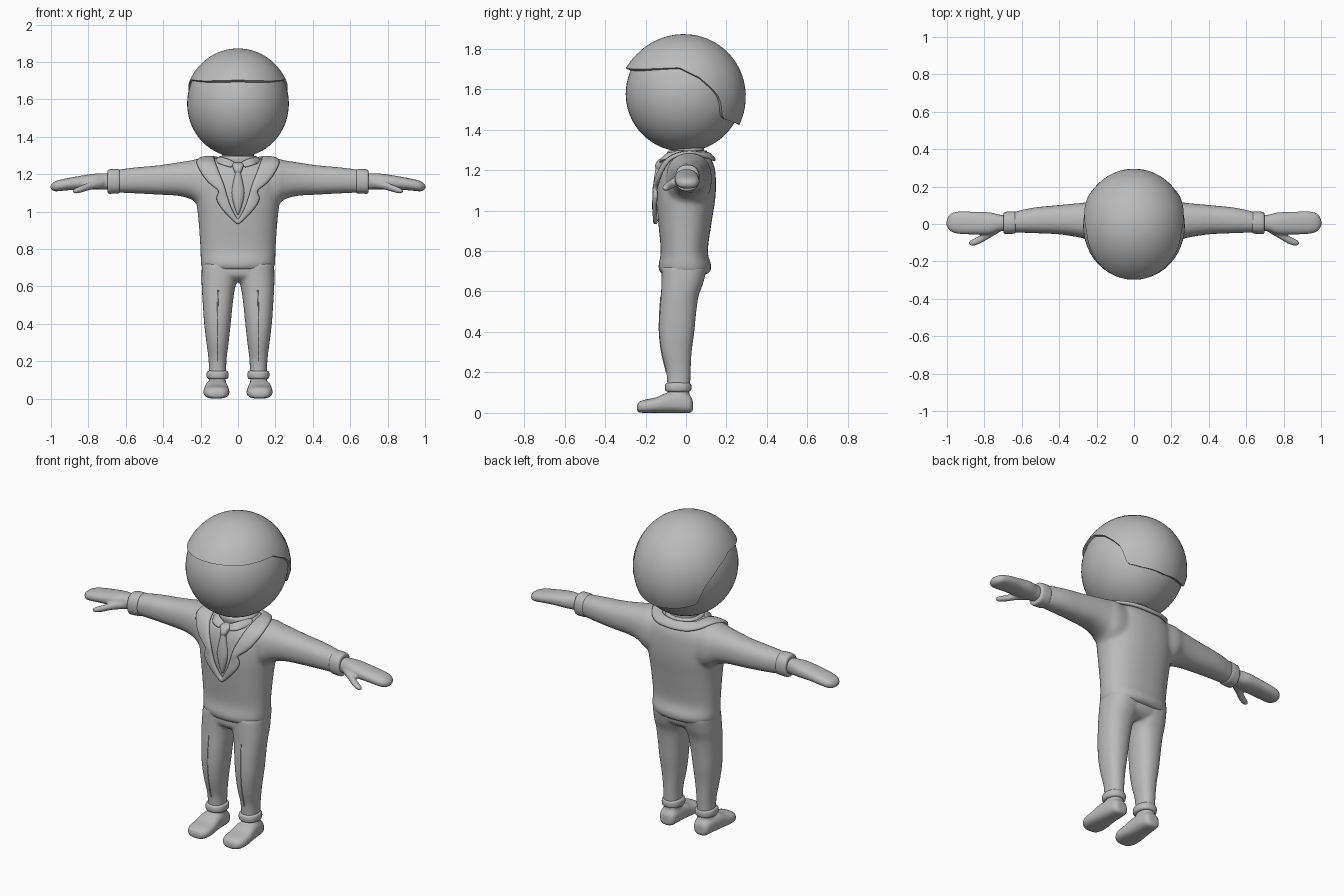
import bpy, bmesh, math
from mathutils import Vector

if "Cube" in bpy.data.objects:
    bpy.data.objects.remove(bpy.data.objects["Cube"])

grey = bpy.data.materials.new("plain_grey")
grey.diffuse_color = (0.5, 0.5, 0.5, 1)
grey.use_nodes = True
grey.node_tree.nodes["Principled BSDF"].inputs["Base Color"].default_value = grey.diffuse_color


def spline(rows, k):
    """Catmull-Rom interpolation of tuples."""
    out = []
    for i in range(len(rows) - 1):
        a, b, c, d = (rows[min(max(j, 0), len(rows) - 1)] for j in (i - 1, i, i + 1, i + 2))
        for s in range(k):
            t = s / k
            out.append(tuple(0.5 * (2 * q + (r - p) * t + (2 * p - 5 * q + 4 * r - u) * t * t
                                    + (3 * q - p - 3 * r + u) * t ** 3)
                             for p, q, r, u in zip(a, b, c, d)))
    return out + [tuple(rows[-1])]


def loft(bm, axis, rows, side=1, n=32, p=2.3, k=4):
    """Closed tube along an axis; row = position, a_min, a_max, b_min, b_max."""
    rings = []
    for t, a0, a1, b0, b1 in spline(rows, k):
        ring = []
        for i in range(n):
            w = 2 * math.pi * i / n
            c, s = math.cos(w), math.sin(w)
            a = (a0 + a1) / 2 + (a1 - a0) / 2 * math.copysign(abs(c) ** (2 / p), c)
            b = (b0 + b1) / 2 + (b1 - b0) / 2 * math.copysign(abs(s) ** (2 / p), s)
            x, y, z = {"x": (t, a, b), "y": (a, t, b), "z": (a, b, t)}[axis]
            ring.append(bm.verts.new((side * x, y, z)))
        rings.append(ring)
    new = [bm.faces.new(rings[0]), bm.faces.new(rings[-1])]
    for r, q in zip(rings, rings[1:]):
        new += [bm.faces.new((r[i], r[(i + 1) % n], q[(i + 1) % n], q[i])) for i in range(n)]
    bmesh.ops.recalc_face_normals(bm, faces=new)


def finish(bm, name, mirror=False, voxel=0, smooth=4):
    me = bpy.data.meshes.new(name)
    bm.to_mesh(me)
    bm.free()
    ob = bpy.data.objects.new(name, me)
    bpy.context.collection.objects.link(ob)
    me.materials.append(grey)
    bpy.context.view_layer.objects.active = ob
    ob.select_set(True)
    bpy.ops.object.shade_smooth_by_angle(angle=math.radians(50))
    ob.select_set(False)
    if voxel:
        m = ob.modifiers.new("merge", "REMESH")
        m.mode, m.voxel_size, m.use_smooth_shade = "VOXEL", voxel, True
        m = ob.modifiers.new("soften", "SMOOTH")
        m.factor, m.iterations = 0.5, smooth
    if mirror:
        ob.modifiers.new("mirror", "MIRROR")
    return ob


def tube(name, axis, rows, **kw):
    bm = bmesh.new()
    loft(bm, axis, rows)
    return finish(bm, name, **kw)


def ribbon(name, stations, thick):
    """Soft strip; station = inner xyz, outer xyz. Mirrored in x."""
    bm = bmesh.new()
    rows = []
    for s in spline(stations, 3):
        a, b = Vector(s[:3]), Vector(s[3:])
        if abs(a.x) < 1e-4 and abs(b.x) < 1e-4:
            a.x = b.x = 0
        rows.append([bm.verts.new(a.lerp(b, f)) for f in (0, 0.5, 1)])
    for r, q in zip(rows, rows[1:]):
        for i in (0, 1):
            bm.faces.new((r[i], r[i + 1], q[i + 1], q[i]))
    ob = finish(bm, name, mirror=True)
    m = ob.modifiers.new("thickness", "SOLIDIFY")
    m.thickness, m.offset = thick, 0
    ob.modifiers.new("round", "SUBSURF").levels = 1
    for f in ob.data.polygons:
        f.use_smooth = True


# Jacket body with both sleeves
bm = bmesh.new()
body = [(.685, .175, -.115, .105), (.70, .193, -.131, .12), (.73, .199, -.136, .125),
        (.80, .201, -.125, .108), (.95, .211, -.138, .128), (1.06, .223, -.146, .145),
        (1.15, .226, -.142, .148), (1.22, .212, -.125, .14), (1.265, .17, -.09, .115),
        (1.287, .11, -.06, .09)]
loft(bm, "z", [(z, -w, w, a, b) for z, w, a, b in body], n=48)
sleeve = [(.08, -.10, .12, 1.0, 1.28), (.20, -.097, .127, 1.03, 1.284), (.25, -.082, .117, 1.065, 1.274),
          (.32, -.067, .109, 1.084, 1.263), (.42, -.054, .10, 1.09, 1.248), (.55, -.049, .086, 1.097, 1.236),
          (.66, -.044, .06, 1.102, 1.222)]
for s in (1, -1):
    loft(bm, "x", sleeve, side=s)
finish(bm, "jacket", voxel=.011, smooth=6)

# Sleeve cuffs
tube("sleeve_cuff", "x", [(.632, -.04, .055, 1.11, 1.213), (.637, -.05, .066, 1.098, 1.226),
                          (.665, -.053, .067, 1.096, 1.227), (.692, -.052, .063, 1.096, 1.224),
                          (.698, -.042, .052, 1.108, 1.212)], mirror=True)

# Hands: palm and thumb merged
bm = bmesh.new()
loft(bm, "x", [(.67, -.035, .045, 1.118, 1.20), (.72, -.04, .05, 1.118, 1.204), (.77, -.056, .062, 1.118, 1.202),
               (.85, -.056, .065, 1.118, 1.19), (.93, -.053, .067, 1.112, 1.175), (.975, -.042, .058, 1.108, 1.163),
               (.995, -.022, .035, 1.116, 1.15), (1.002, -.008, .018, 1.127, 1.14)])
loft(bm, "x", [(.72, -.045, .01, 1.125, 1.18), (.78, -.08, -.03, 1.118, 1.162), (.83, -.108, -.065, 1.104, 1.142),
               (.865, -.117, -.082, 1.097, 1.127), (.882, -.11, -.092, 1.101, 1.117)], n=20, p=2)
finish(bm, "hand", mirror=True, voxel=.006)

# Trousers: legs and seat merged
bm = bmesh.new()
leg = [(.10, .062, .156, -.092, .02), (.20, .062, .157, -.097, .023), (.30, .05, .169, -.121, .028),
       (.40, .039, .181, -.132, .041), (.50, .029, .188, -.13, .051), (.58, .018, .193, -.124, .063),
       (.64, .002, .195, -.122, .085), (.72, -.02, .194, -.12, .105)]
for s in (1, -1):
    loft(bm, "z", leg, side=s)
loft(bm, "z", [(.625, -.12, .12, -.08, .05), (.66, -.187, .187, -.12, .09), (.73, -.187, .187, -.12, .10)])
finish(bm, "trousers", voxel=.009)

# Front creases of the trousers
cu = bpy.data.curves.new("trouser_crease", "CURVE")
cu.dimensions, cu.bevel_depth, cu.bevel_resolution = "3D", .003, 1
for s in (1, -1):
    sp = cu.splines.new("POLY")
    pts = spline([r for r in leg if .15 < r[0] < .6], 3)
    sp.points.add(len(pts) - 1)
    for v, r in zip(sp.points, pts):
        v.co = (s * (r[1] + r[2]) / 2, r[3], r[0], 1)
cu.materials.append(grey)
bpy.context.collection.objects.link(bpy.data.objects.new("trouser_crease", cu))

# Trouser cuffs
tube("trouser_cuff", "z", [(.104, .062, .156, -.09, .014), (.11, .053, .165, -.101, .024), (.127, .05, .168, -.104, .027),
                           (.143, .053, .165, -.101, .024), (.149, .062, .156, -.09, .014)], mirror=True)

# Shoes: sole length and ankle merged
bm = bmesh.new()
loft(bm, "y", [(-.243, .09, .142, .012, .036), (-.232, .064, .166, .002, .055), (-.20, .047, .183, 0, .066),
               (-.15, .047, .184, 0, .076), (-.09, .053, .178, 0, .10), (-.02, .058, .168, 0, .10),
               (.02, .066, .158, 0, .085), (.034, .085, .14, .012, .06)], p=2.6)
loft(bm, "z", [(.02, .06, .165, -.10, .026), (.08, .064, .157, -.09, .018), (.13, .068, .15, -.085, .015)])
finish(bm, "shoe", mirror=True, voxel=.007)

# Lapels running into the collar behind the neck
ribbon("lapel_collar", [
    (0, -.148, .955, 0, -.152, .925),
    (.035, -.158, 1.02, .085, -.155, 1.01),
    (.055, -.157, 1.08, .118, -.148, 1.07),
    (.066, -.155, 1.115, .105, -.152, 1.11),
    (.075, -.15, 1.15, .155, -.135, 1.15),
    (.095, -.13, 1.20, .195, -.115, 1.20),
    (.115, -.09, 1.255, .225, -.07, 1.262),
    (.125, -.01, 1.288, .205, .02, 1.285),
    (.11, .06, 1.288, .155, .10, 1.265),
    (.06, .095, 1.288, .09, .137, 1.25),
    (0, .105, 1.285, 0, .145, 1.245)], .022)

# Shirt collar, neck and tie
tube("neck", "z", [(1.22, -.085, .085, -.07, .09), (1.37, -.085, .085, -.07, .09)])
tube("shirt_band", "z", [(1.25, -.10, .10, -.09, .10), (1.285, -.105, .105, -.093, .106),
                         (1.297, -.098, .098, -.086, .10)])
ribbon("shirt_collar_flap", [
    (.012, -.098, 1.262, .035, -.132, 1.235),
    (.06, -.088, 1.285, .088, -.118, 1.25),
    (.105, -.02, 1.293, .125, -.03, 1.265)], .014)
tube("tie_knot", "z", [(1.262, -.022, .022, -.115, -.08), (1.25, -.03, .03, -.138, -.09),
                       (1.225, -.024, .024, -.152, -.10), (1.205, -.015, .015, -.15, -.11)])
tube("tie_blade", "z", [(1.21, -.013, .013, -.15, -.12), (1.16, -.025, .025, -.158, -.12),
                        (1.10, -.034, .034, -.163, -.12), (1.04, -.024, .024, -.162, -.12),
                        (.985, -.004, .004, -.155, -.12)])

# Head
C, R = Vector((0, -.01, 1.577)), Vector((.272, .288, .286))
bm = bmesh.new()
bmesh.ops.create_uvsphere(bm, u_segments=48, v_segments=32, radius=1)
for v in bm.verts:
    v.co = C + v.co * R
finish(bm, "head")

# Hair: shell whose lower edge height depends on the angle from the front
edge = [(0, 1.70), (40, 1.698), (65, 1.705), (85, 1.71), (105, 1.66), (116, 1.61), (124, 1.565),
        (129, 1.51), (132, 1.455), (150, 1.437), (180, 1.425)]


def edge_height(deg):
    for (a, p), (b, q) in zip(edge, edge[1:]):
        if deg <= b:
            return p + (q - p) * (deg - a) / (b - a)
    return edge[-1][1]


bm = bmesh.new()
N, M = 96, 20
top = bm.verts.new(C + Vector((0, 0, R.z * 1.03)))
cols = []
for i in range(N):
    w = 2 * math.pi * i / N
    deg = abs(math.degrees(math.atan2(math.sin(w), math.cos(w))))
    low = math.asin((edge_height(min(deg, 180)) - C.z) / (R.z * 1.07))
    col = []
    for j in range(1, M + 2):
        t = min(j / M, 1)
        el = math.pi / 2 + (low - math.pi / 2) * t
        s = 1.03 + .012 * t + .05 * t ** 3 * math.cos(w) ** 2
        if j > M:
            s = .97
        d = Vector((math.sin(w) * math.cos(el), -math.cos(w) * math.cos(el), math.sin(el)))
        col.append(bm.verts.new(C + d * R * s))
    cols.append(col)
for i in range(N):
    a, b = cols[i], cols[(i + 1) % N]
    bm.faces.new((top, a[0], b[0]))
    for j in range(M):
        bm.faces.new((a[j], a[j + 1], b[j + 1], b[j]))
bmesh.ops.recalc_face_normals(bm, faces=bm.faces)
finish(bm, "hair")
